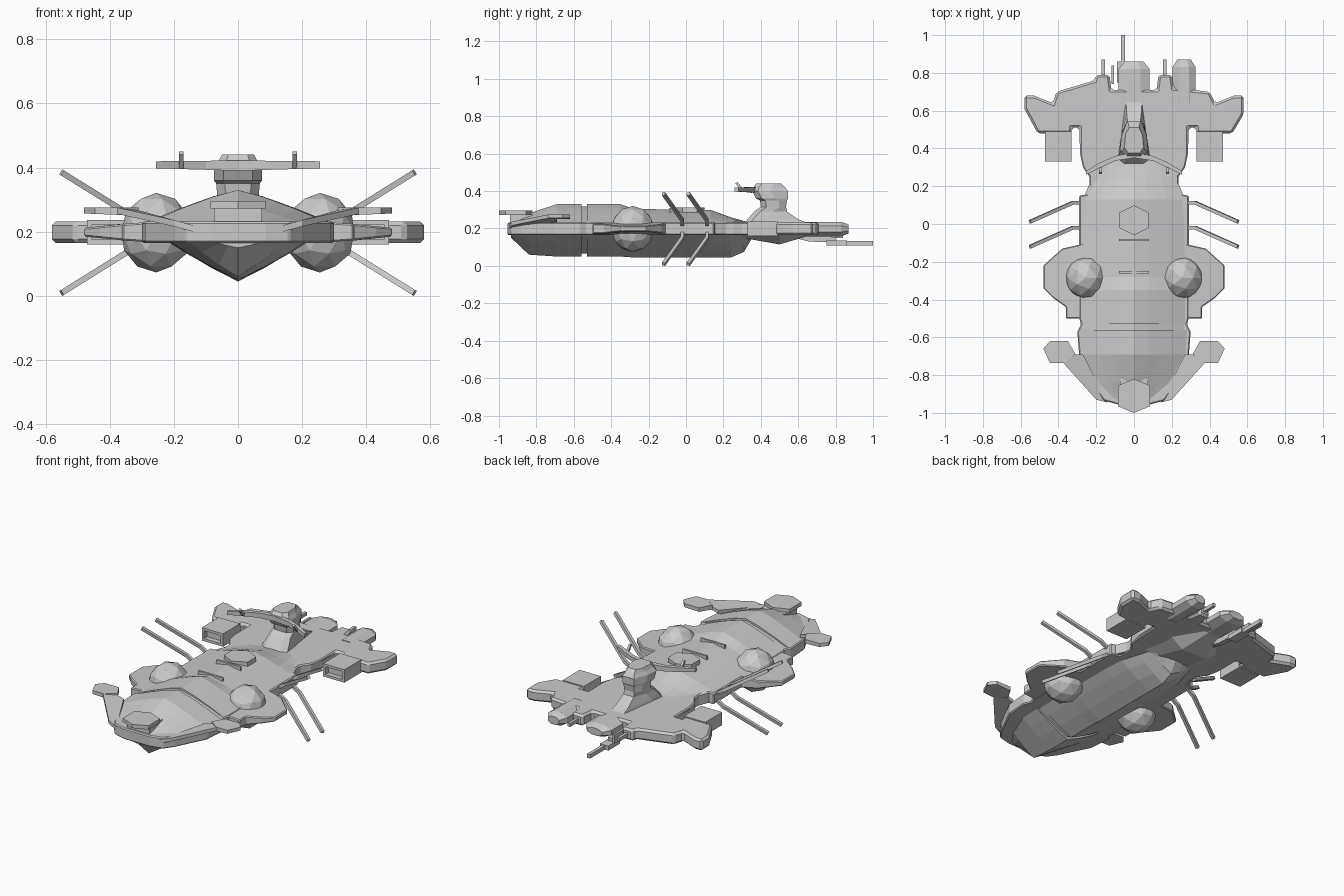
import bpy, bmesh, math
from mathutils import Vector

if "Cube" in bpy.data.objects:
    bpy.data.objects.remove(bpy.data.objects["Cube"])

grey = bpy.data.materials.new("hull_grey")
grey.diffuse_color = (0.6, 0.6, 0.6, 1)
grey.use_nodes = True
grey.node_tree.nodes["Principled BSDF"].inputs["Base Color"].default_value = grey.diffuse_color


def finish(name, bm, bevel=0):
    bmesh.ops.remove_doubles(bm, verts=bm.verts, dist=1e-5)
    bmesh.ops.recalc_face_normals(bm, faces=bm.faces)
    me = bpy.data.meshes.new(name)
    bm.to_mesh(me)
    bm.free()
    me.materials.append(grey)
    ob = bpy.data.objects.new(name, me)
    bpy.context.collection.objects.link(ob)
    if bevel:
        m = ob.modifiers.new("chamfer", 'BEVEL')
        m.width, m.segments, m.limit_method = bevel, 1, 'ANGLE'
    return ob


def loft(name, rings, bevel=0):
    """Skin a list of equal-length rings and cap both ends."""
    bm = bmesh.new()
    vs = [[bm.verts.new(p) for p in r] for r in rings]
    n = len(rings[0])
    for a, b in zip(vs, vs[1:]):
        for i in range(n):
            bm.faces.new((a[i], a[(i + 1) % n], b[(i + 1) % n], b[i]))
    bm.faces.new(vs[0])
    bm.faces.new(vs[-1])
    return finish(name, bm, bevel)


def plate(name, outline, lo, hi, bevel=0):
    """Flat slab from an xy outline; lo / hi may be functions of x."""
    f = lambda h, x: h(x) if callable(h) else h
    return loft(name, [[(x, y, f(h, x)) for x, y in outline] for h in (lo, hi)], bevel)


def both(half):
    return half + [(-x, y) for x, y in reversed(half) if x > 0]


def flip(pts, s):
    return [(s * p[0], *p[1:]) for p in pts]


def box(name, x0, x1, y0, y1, z0, z1, bevel=0):
    return plate(name, [(x0, y0), (x1, y0), (x1, y1), (x0, y1)], z0, z1, bevel)


def rod(name, pts, r):
    """Square rod swept along a path."""
    rings = []
    for i, p in enumerate(pts):
        d = (Vector(pts[min(i + 1, len(pts) - 1)]) - Vector(pts[max(i - 1, 0)])).normalized()
        u = d.cross(Vector((0, 1, 0)) if abs(d.y) < 0.8 else Vector((1, 0, 0))).normalized()
        v = d.cross(u)
        rings.append([Vector(p) + r * (a * u + b * v) for a, b in ((1, 1), (-1, 1), (-1, -1), (1, -1))])
    return loft(name, rings)


def section(y, w, t, b):
    """Hull cross-section: arched roof, belt side, V-shaped keel."""
    d, k = t - 0.228, 0.17 - b
    half = [(0, t), (.27 * w, t - .2 * d), (.42 * w, t - .35 * d), (.66 * w, t - .6 * d), (w, .228),
            (w, .17), (.76 * w, .17), (.55 * w, b + .68 * k), (.29 * w, b + .33 * k), (0, b)]
    return [(x, y, z) for x, z in both(half)]


# main hull, in two lengths split by a groove
loft("bow_hull", [section(*s) for s in (
    (-.935, .11, .24, .15), (-.84, .20, .28, .06), (-.69, .28, .33, .05), (-.56, .29, .33, .05))])
loft("hull_groove", [section(*s) for s in ((-.57, .275, .318, .065), (-.52, .275, .318, .065))])
loft("mid_hull", [section(*s) for s in (
    (-.53, .28, .33, .05), (-.35, .28, .33, .05), (-.28, .28, .305, .045), (.0, .28, .30, .045),
    (.13, .27, .30, .045), (.24, .225, .26, .045), (.31, .20, .24, .075), (.36, .18, .23, .16))])

# belt armour around the hull
plate("hull_belt", both([
    (0, -.955), (.085, -.955), (.16, -.935), (.2, -.88), (.29, -.7), (.30, -.57), (.28, -.53),
    (.29, -.5), (.29, .15), (.235, .16), (.235, .25), (.27, .3), (.285, .37), (.285, .52), (0, .52)]),
    .165, .232, .006)

# raised nose platform and its pillar
plate("nose_platform", both([(0, -1), (.085, -.965), (.085, -.855), (0, -.82)]), .272, .295)
box("nose_pillar", -.075, .075, -.94, -.82, .2, .275)

# rear cross wing (port and starboard differ at the stern)
plate("rear_wing", [
    (-.29, .51), (-.33, .51), (-.33, .48), (-.51, .48), (-.58, .61), (-.58, .68), (-.53, .68), (-.43, .64),
    (-.41, .70), (-.21, .76), (-.2, .79), (-.13, .79), (-.12, .71), (.12, .71), (.13, .79), (.2, .79),
    (.21, .72), (.40, .70), (.43, .64), (.53, .68), (.58, .68), (.58, .58), (.52, .48), (.33, .48),
    (.33, .51), (.29, .51), (.285, .36), (.2, .32), (-.2, .32), (-.285, .36)], .165, .232, .012)


# stern engines
def engine(name, x, r, y0, y1, h):
    rings = []
    for y, s in ((y0, 1), (y1 - .04, 1), (y1, .6)):
        rings.append([(x + r * s * math.cos(a), y, .197 + h * s * math.sin(a))
                      for a in [math.pi / 8 + i * math.pi / 4 for i in range(8)]])
    loft(name, rings)


engine("centre_engine", 0, .09, .66, .86, .038)
engine("starboard_engine", .265, .066, .64, .87, .042)

# keel wedge below the stern
loft("stern_keel", [[(-w, y, .17), (-w * .5, y, z), (w * .5, y, z), (w, y, .17)]
                    for y, w, z in ((.3, .2, .15), (.5, .16, .115), (.67, .06, .165))])

# stern gun
rod("gun_mount", [(-.06, .58, .165), (-.06, .66, .145), (-.06, .80, .14)], .015)
box("gun_body", -.09, -.035, .75, .86, .108, .135)
box("gun_barrel", -.068, -.048, .84, 1.0, .108, .132)
box("gun_sight", -.118, -.105, .74, .84, .15, .2)

# command tower, rings stacked upward
rings = []
for z, w, y0, y1 in ((.225, .085, .31, .66), (.25, .08, .33, .6), (.29, .068, .365, .54), (.315, .065, .40, .535),
                     (.35, .068, .395, .54), (.36, .075, .375, .545), (.40, .075, .355, .545),
                     (.42, .06, .36, .53), (.44, .05, .375, .51)):
    rings.append([(x, y, z) for x, y in both([(w * .6, y0), (w, y0 + .03), (w * .9, y0 + .1), (w * .5, y1)])])
loft("command_tower", rings)
plate("tower_crossbar", both([(0, .35), (.1, .335), (.175, .3), (.255, .26), (.255, .28), (.18, .325), (.1, .36),
                              (0, .38)]),
      lambda x: .39 + .03 * abs(x), lambda x: .422 - .01 * abs(x))

# deck details
plate("deck_hatch", [(.09 * math.sin(i * math.pi / 3), .02 + .08 * math.cos(i * math.pi / 3)) for i in range(6)],
      .28, .312)
for i, y in enumerate((-.085, -.255)):
    box(f"deck_bar_{i}", -.08, .08, y - .006, y + .006, .28, .31)

# paired parts
for s, side in ((1, "starboard"), (-1, "port")):
    # gun-dome and its sponson
    bm = bmesh.new()
    bmesh.ops.create_icosphere(bm, subdivisions=2, radius=1)
    for v in bm.verts:
        v.co = Vector((s * .255 + v.co.x * .112, -.285 + v.co.y * .116, .197 + v.co.z * .124))
    finish(side + "_dome", bm)
    plate(side + "_sponson", flip([(.25, -.09), (.29, -.11), (.38, -.13), (.48, -.22), (.48, -.34), (.43, -.39),
                                   (.36, -.44), (.36, -.50), (.25, -.50)], s),
          lambda x: .165 + .1 * max(0, abs(x) - .28), lambda x: .232 - .1 * max(0, abs(x) - .28), .005)
    # bow fin rising to a flat tip
    rise = lambda x: .2 + .055 * min(1, max(0, (abs(x) - .14) / .2))
    plate(side + "_bow_fin", flip([(.14, -.945), (.2, -.93), (.375, -.735), (.31, -.69), (.27, -.69)], s),
          rise, lambda x: rise(x) + .02)
    plate(side + "_bow_fin_tip", flip([(.31, -.69), (.35, -.62), (.445, -.62), (.48, -.66), (.445, -.735),
                                       (.37, -.735)], s), lambda x: .25 + .04 * (abs(x) - .31), .276)
    # forward-facing intake with recessed mouth
    x0, x1 = sorted((s * .33, s * .47))
    box(side + "_intake_back", x0 + .012, x1 - .012, .36, .5, .17, .228)
    box(side + "_intake_top", x0, x1, .33, .49, .222, .237)
    box(side + "_intake_bottom", x0, x1, .33, .49, .16, .175)
    for j, x in enumerate((x0, x1 - .015)):
        box(f"{side}_intake_wall_{j}", x, x + .015, .33, .49, .165, .23)
    # bent antennas, up and down
    for j, y in enumerate((-.02, .112)):
        for k, up in enumerate((1, -1)):
            rod(f"{side}_antenna_{j}_{k}", flip([(.28, y, .197 + up * .02), (.325, y, .197 + up * .048),
                                                 (.55, y - .1, .197 + up * .188)], s), .009)
    # tower posts and stern rods
    rod(side + "_tower_post", flip([(.177, .305, .40), (.177, .27, .445)], s), .007)
    box(side + "_stern_rod", s * .163 - .009, s * .163 + .009, .78, .87, .188, .208)
